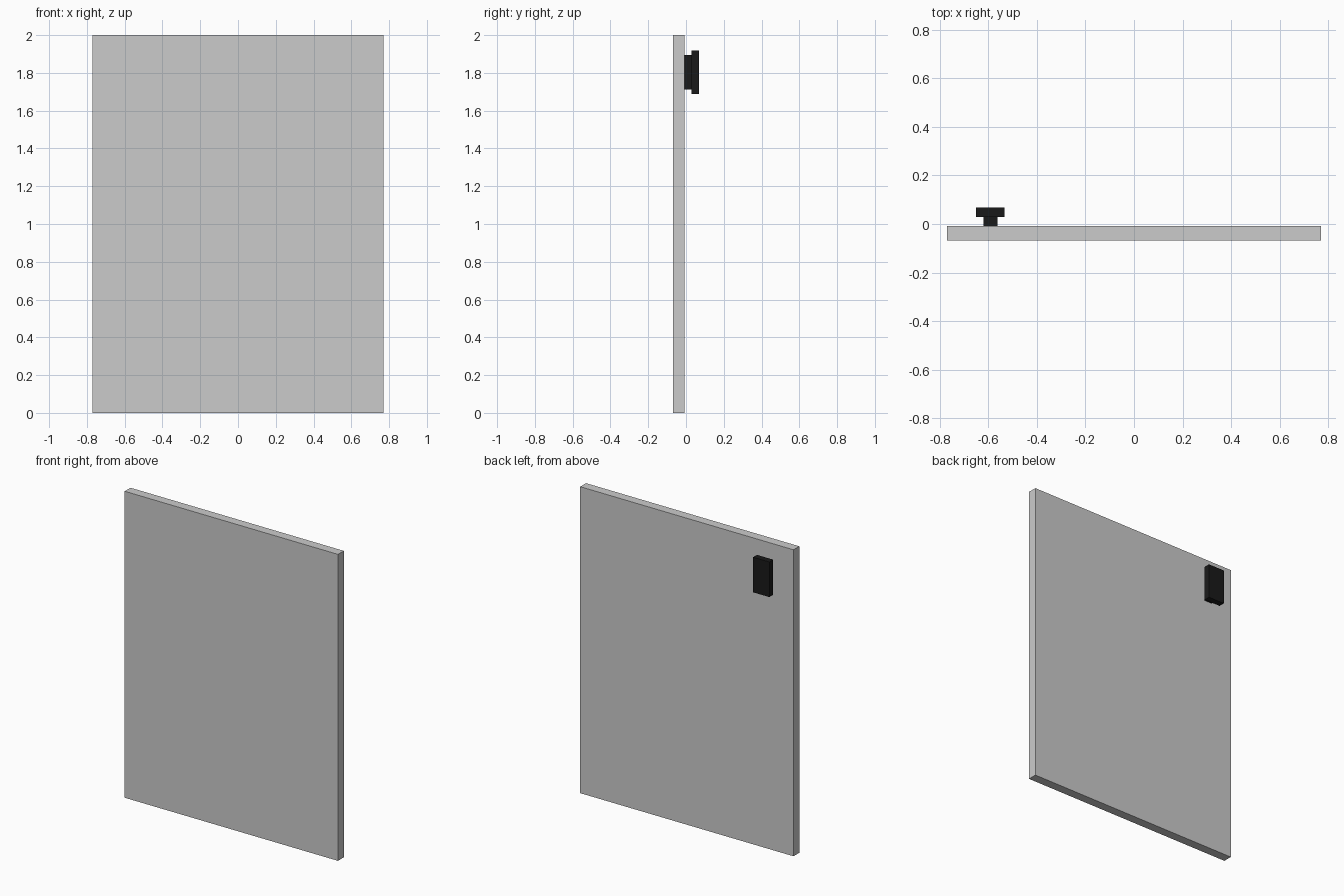
import bpy

if "Cube" in bpy.data.objects:
    bpy.data.objects.remove(bpy.data.objects["Cube"])


def box(name, lo, hi, mat=None):
    """Axis-aligned box between two corners."""
    bpy.ops.mesh.primitive_cube_add(size=1, location=[(a + b) / 2 for a, b in zip(lo, hi)])
    ob = bpy.context.object
    ob.name = name
    ob.scale = [b - a for a, b in zip(lo, hi)]
    bpy.ops.object.transform_apply(location=False, rotation=False, scale=True)
    if mat:
        ob.data.materials.append(mat)
    return ob


black = bpy.data.materials.new("black")
black.diffuse_color = (0.01, 0.01, 0.01, 1)
black.use_nodes = True
black.node_tree.nodes["Principled BSDF"].inputs["Base Color"].default_value = black.diffuse_color

# Flat upright panel
box("panel", (-0.77, -0.069, 0), (0.77, -0.009, 2))

# Handle on the back: narrow neck with a wider grip plate
box("handle_neck", (-0.62, -0.009, 1.712), (-0.563, 0.029, 1.895), black)
box("handle_grip", (-0.65, 0.029, 1.689), (-0.533, 0.069, 1.918), black)
